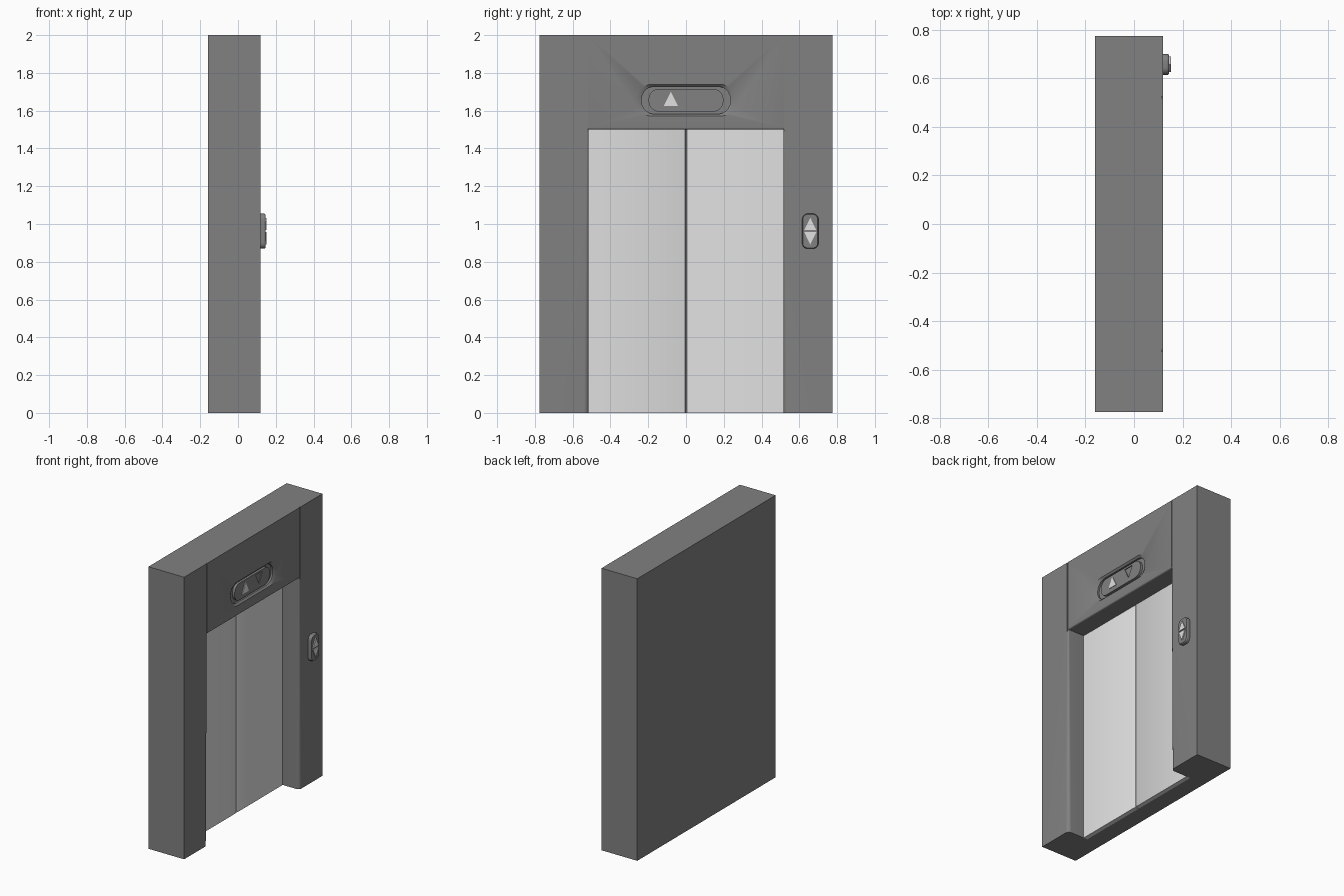
import bpy, bmesh
from math import sin, cos, pi

old = bpy.data.objects.get("Cube")
if old:
    bpy.data.objects.remove(old, do_unlink=True)


def material(name, value):
    m = bpy.data.materials.new(name)
    m.use_nodes = True
    col = (value, value, value, 1)
    m.diffuse_color = col
    m.node_tree.nodes["Principled BSDF"].inputs["Base Color"].default_value = col
    return m


GREY = material("wall grey", 0.22)
SILVER = material("door silver", 0.75)
FRONT, BACK = 0.12, -0.16     # wall faces
HALF, DOOR_TOP = 0.515, 1.5   # doorway half width and height
DOOR_X = -0.01                # face of the doors


def loft(name, rings, mat):
    """Closed solid through matching rings of (x, y, z) points."""
    bm = bmesh.new()
    loops = [[bm.verts.new(p) for p in ring] for ring in rings]
    n = len(loops[0])
    for a, b in zip(loops, loops[1:]):
        for i in range(n):
            j = (i + 1) % n
            bm.faces.new((a[i], a[j], b[j], b[i]))
    bm.faces.new(loops[0])
    bm.faces.new(loops[-1])
    bmesh.ops.recalc_face_normals(bm, faces=bm.faces)
    mesh = bpy.data.meshes.new(name)
    bm.to_mesh(mesh)
    bm.free()
    ob = bpy.data.objects.new(name, mesh)
    bpy.context.collection.objects.link(ob)
    mesh.materials.append(mat)
    return ob


def extrude(name, outline, x0, x1, mat):
    return loft(name, [[(x, y, z) for y, z in outline] for x in (x0, x1)], mat)


def rect(y0, y1, z0, z1):
    return [(y0, z0), (y1, z0), (y1, z1), (y0, z1)]


def rounded(cy, cz, hw, hh, r, steps=8):
    """Rounded rectangle outline in the y-z plane."""
    pts = []
    for k, (sy, sz) in enumerate(((1, 1), (-1, 1), (-1, -1), (1, -1))):
        for i in range(steps + 1):
            a = (k + i / steps) * pi / 2
            pts.append((cy + sy * (hw - r) + r * cos(a),
                        cz + sz * (hh - r) + r * sin(a)))
    return pts


def triangle(cy, cz, hw, hh, up):
    s = 1 if up else -1
    return [(cy - hw, cz - s * hh), (cy + hw, cz - s * hh), (cy, cz + s * hh)]


def activate(ob):
    bpy.ops.object.select_all(action='DESELECT')
    ob.select_set(True)
    bpy.context.view_layer.objects.active = ob


def cut(target, cutter):
    mod = target.modifiers.new("cut", 'BOOLEAN')
    mod.operation = 'DIFFERENCE'
    mod.solver = 'EXACT'
    mod.object = cutter
    activate(target)
    bpy.ops.object.modifier_apply(modifier=mod.name)
    bpy.data.objects.remove(cutter, do_unlink=True)


def smooth(ob):
    activate(ob)
    bpy.ops.object.shade_smooth_by_angle(angle=pi / 6)


# Wall slab
wall = extrude("wall", rect(-0.775, 0.775, 0, 2), BACK, FRONT, GREY)


# Doorway with a rounded front edge that widens toward the floor
def doorway_ring(t):
    out, back = 1 - cos(t), 1 - sin(t)
    low, high = 0.026, 0.01
    yl, yh = HALF + low * out, HALF + high * out
    xl, xh = FRONT - low * back, FRONT - high * back
    top = DOOR_TOP + high * out
    return [(xl, -yl, 0), (xl, yl, 0), (xh, yh, top), (xh, -yh, top)]


rings = [doorway_ring(i / 6 * pi / 2) for i in range(7)]
rings.insert(0, [(DOOR_X - 0.03, y, z) for x, y, z in rings[0]])
rings.append([(FRONT + 0.1, y, z) for x, y, z in rings[-1]])
for ring in rings:      # run the cutter below the floor
    ring[0:2] = [(x, y, -0.001) for x, y, z in ring[0:2]]
cut(wall, loft("doorway_cutter", rings, GREY))

# Seams between lintel and pillars
for side in (-1, 1):
    y = side * 0.522
    cut(wall, extrude("seam_cutter", rect(y - 0.003, y + 0.003, 1.49, 2.1),
                      FRONT - 0.006, FRONT + 0.1, GREY))

# Sunken indicator sign above the doors
SIGN_Z = 1.655
levels = [(0.235, 0.073, FRONT - 0.025), (0.235, 0.073, FRONT - 0.012),
          (0.262, 0.084, FRONT), (0.262, 0.084, FRONT + 0.1)]
cut(wall, loft("sign_cutter", [[(x, y, z) for y, z in
               rounded(0, SIGN_Z, w, h, h - 0.004)] for w, h, x in levels], GREY))
smooth(wall)
sign = extrude("sign_panel", rounded(0, SIGN_Z, 0.198, 0.06, 0.055),
               FRONT - 0.03, FRONT - 0.008, GREY)
cut(sign, extrude("arrow_cutter", triangle(0.077, SIGN_Z + 0.008, 0.038, 0.038, False),
                  FRONT - 0.014, FRONT + 0.1, GREY))
smooth(sign)
extrude("sign_up_arrow", triangle(-0.08, SIGN_Z + 0.008, 0.038, 0.038, True),
        FRONT - 0.012, FRONT - 0.004, SILVER)

# Sliding doors with eased meeting edges
for side, name in ((-1, "right_door"), (1, "left_door")):
    plan = [(DOOR_X - 0.03, 0.001), (DOOR_X - 0.012, 0.001), (DOOR_X - 0.004, 0.004),
            (DOOR_X, 0.011), (DOOR_X, HALF), (DOOR_X - 0.03, HALF)]
    smooth(loft(name, [[(x, side * y, z) for x, y in plan]
                       for z in (0, DOOR_TOP)], SILVER))

# Call button plate with two raised arrows
CALL_Y, CALL_Z = 0.658, 0.962
plate = [(0.043, FRONT - 0.005), (0.043, FRONT + 0.019), (0.039, FRONT + 0.025)]
smooth(loft("call_plate", [[(x, y, z) for y, z in
       rounded(CALL_Y, CALL_Z, w, w + 0.05, w - 0.013)] for w, x in plate], GREY))
for s, name in ((1, "call_up_arrow"), (-1, "call_down_arrow")):
    extrude(name, triangle(CALL_Y, CALL_Z + s * 0.038, 0.032, 0.033, s > 0),
            FRONT + 0.02, FRONT + 0.032, SILVER)
